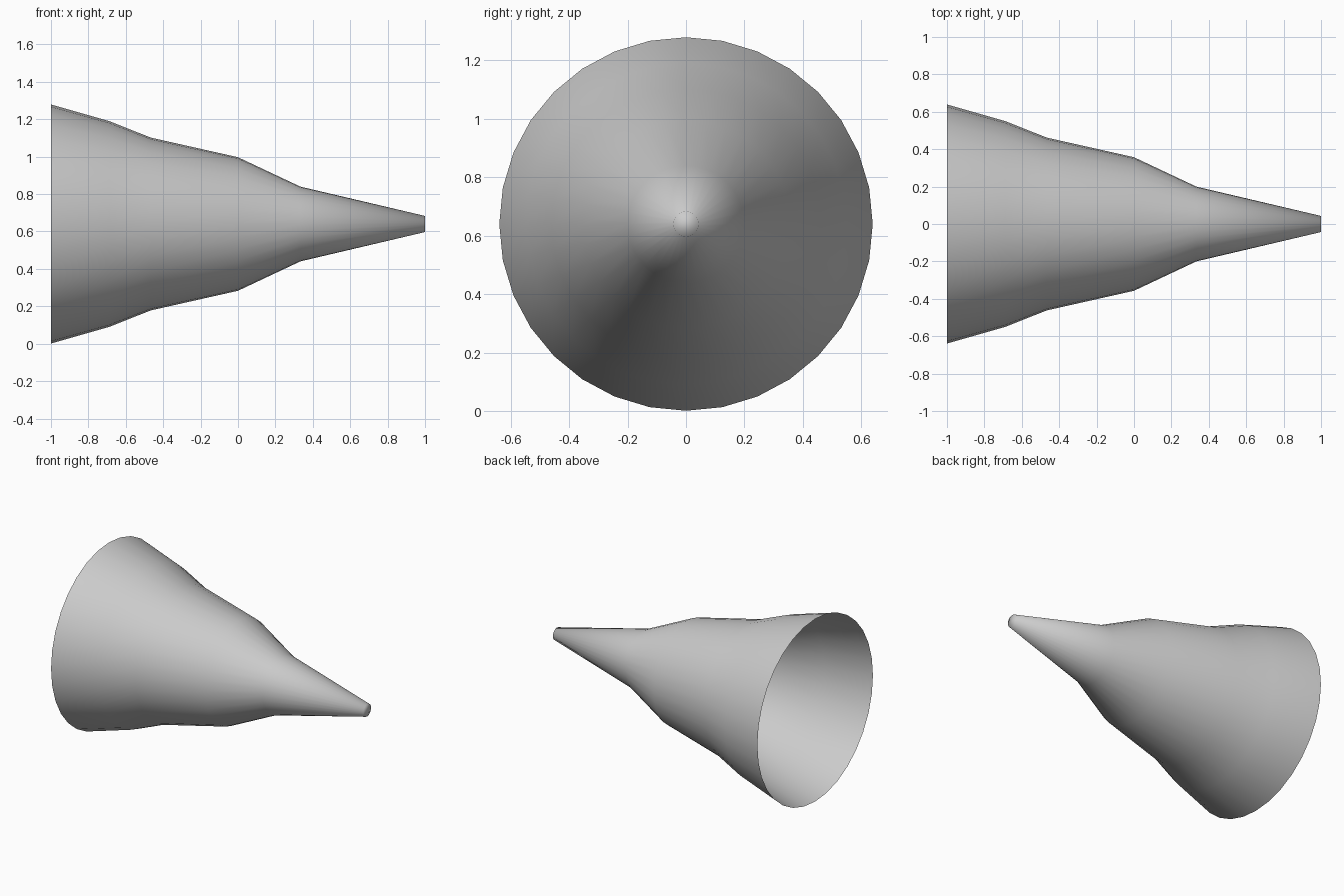
import bpy, bmesh
from math import sin, cos, tau

if "Cube" in bpy.data.objects:
    bpy.data.objects.remove(bpy.data.objects["Cube"])

SIDES = 32
AXIS_Z = 0.64
# (x, radius) from the open wide end to the narrow tip
PROFILE = [(-1, 0.639), (-0.688, 0.55), (-0.467, 0.462),
           (0, 0.357), (0.333, 0.2), (1, 0.043)]

bm = bmesh.new()

# rings along the x axis
rings = [[bm.verts.new((x, r * sin(tau * i / SIDES), AXIS_Z + r * cos(tau * i / SIDES)))
          for i in range(SIDES)] for x, r in PROFILE]

# cone wall, left open at the wide end
for a, b in zip(rings, rings[1:]):
    for i in range(SIDES):
        j = (i + 1) % SIDES
        bm.faces.new((a[i], a[j], b[j], b[i]))

# closed tip
bm.faces.new(rings[-1])

bmesh.ops.recalc_face_normals(bm, faces=bm.faces)
# make the open shell face outwards (tip cap towards +x)
bm.faces.ensure_lookup_table()
if bm.faces[-1].normal.x < 0:
    bmesh.ops.reverse_faces(bm, faces=bm.faces)
for f in bm.faces:
    f.smooth = True

mesh = bpy.data.meshes.new("tapered_cone")
bm.to_mesh(mesh)
bm.free()
cone = bpy.data.objects.new("tapered_cone", mesh)
bpy.context.collection.objects.link(cone)
